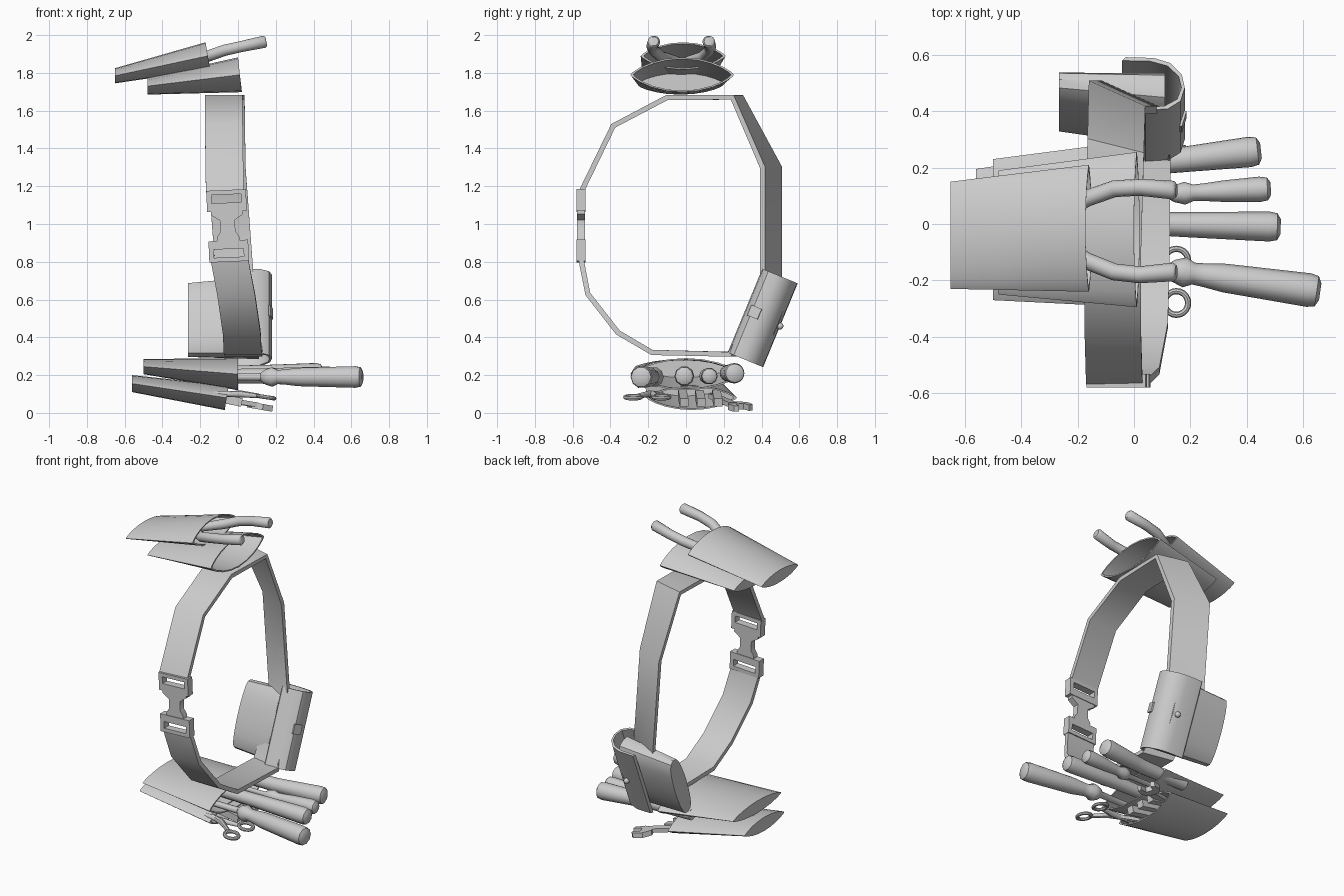
import bpy, bmesh, math
from mathutils import Vector, Matrix

cube = bpy.data.objects.get("Cube")
if cube:
    bpy.data.objects.remove(cube)

grey = bpy.data.materials.new("grey")
grey.use_nodes = True
grey.diffuse_color = (0.6, 0.6, 0.6, 1)
grey.node_tree.nodes["Principled BSDF"].inputs["Base Color"].default_value = (0.6, 0.6, 0.6, 1)


def finish(name, bm, matrix=None, angle=35):
    bmesh.ops.recalc_face_normals(bm, faces=bm.faces)
    mesh = bpy.data.meshes.new(name)
    bm.to_mesh(mesh)
    bm.free()
    mesh.materials.append(grey)
    ob = bpy.data.objects.new(name, mesh)
    bpy.context.collection.objects.link(ob)
    if matrix:
        ob.matrix_world = matrix
    bpy.ops.object.select_all(action='DESELECT')
    ob.select_set(True)
    bpy.context.view_layer.objects.active = ob
    bpy.ops.object.shade_smooth_by_angle(angle=math.radians(angle))
    return ob


def loft(name, rings, loop=False, matrix=None, angle=35):
    """Skin a list of point rings, capping the ends unless it is a loop."""
    bm = bmesh.new()
    vs = [[bm.verts.new(p) for p in ring] for ring in rings]
    n = len(vs[0])
    pairs = list(zip(vs, vs[1:])) + ([(vs[-1], vs[0])] if loop else [])
    for a, b in pairs:
        for i in range(n):
            j = (i + 1) % n
            bm.faces.new((a[i], a[j], b[j], b[i]))
    if not loop:
        bm.faces.new(vs[0])
        bm.faces.new(vs[-1])
    return finish(name, bm, matrix, angle)


def tube(name, pts, radii, sides=14, flute=0.0):
    """Round bar along a path, with a radius per point."""
    pts = [Vector(p) for p in pts]
    rings = []
    for i, p in enumerate(pts):
        t = (pts[min(i + 1, len(pts) - 1)] - pts[max(i - 1, 0)]).normalized()
        u = t.cross(Vector((0, 0, 1))).normalized()
        v = u.cross(t)
        ring = []
        for k in range(sides):
            a = 2 * math.pi * k / sides
            r = radii[i] * (1 - flute * (k % 2))
            ring.append(p + r * (math.cos(a) * u + math.sin(a) * v))
        rings.append(ring)
    return loft(name, rings, angle=45)


def lens(x, yc, zc, hw, hh, slant=0.0, power=1.0, n=10):
    """Pointed oval section across x."""
    ring = []
    for k in range(2 * n):
        a = math.pi * k / n
        s = math.sin(a)
        z = math.copysign(abs(s) ** (1.6 * power), s) if k % n else 0
        ring.append(Vector((x + slant * z, yc + hw * math.cos(a), zc + hh * z)))
    return ring


def pouch(name, tip, mouth, slant=0.0, power=1.0, matrix=None):
    """Tapered pouch from a closed tip to an open mouth; each is x, y, z, half width, half height."""
    def mix(f, inset=0):
        q = [a + (b - a) * f for a, b in zip(tip, mouth)]
        return lens(q[0], q[1], q[2], q[3] - inset * 2, q[4] - inset, slant * f, power)
    rings = [mix(f) for f in (0, 0.35, 0.7, 1)] + [mix(1, 0.008), mix(0.3, 0.008)]
    return loft(name, rings, matrix=matrix)


def prism(name, outline, height, matrix):
    bm = bmesh.new()
    base = bm.faces.new([bm.verts.new((x, y, -height / 2)) for x, y in outline])
    top = bmesh.ops.extrude_face_region(bm, geom=[base])["geom"]
    bmesh.ops.translate(bm, vec=(0, 0, height),
                        verts=[g for g in top if isinstance(g, bmesh.types.BMVert)])
    return finish(name, bm, matrix)


def beam(name, p, q, w, h):
    p, q = Vector(p), Vector(q)
    d = q - p
    rot = d.to_track_quat('X', 'Z').to_matrix().to_4x4()
    l = d.length / 2
    return prism(name, [(-l, -w / 2), (l, -w / 2), (l, w / 2), (-l, w / 2)], h,
                 Matrix.Translation((p + q) / 2) @ rot)


# Belt: x, y, z, sideways lean at each bend
stations = [(-.07, -.555, 1.17, 0), (-.075, -.385, 1.52, 0), (-.075, -.1, 1.67, 0),
            (-.065, .27, 1.67, -.25), (-.06, .45, 1.3, -.45), (-.01, .45, .62, -.45),
            (.03, .25, .31, -.2), (.025, -.18, .32, 0), (.02, -.36, .425, 0),
            (-.01, -.52, .63, 0), (-.045, -.555, .81, 0)]
rings = []
for i, (x, y, z, lean) in enumerate(stations):
    a, b = stations[i - 1], stations[(i + 1) % len(stations)]
    t = Vector((0, b[1] - a[1], b[2] - a[2])).normalized()
    w, n, c = Vector((.1, .1 * lean, 0)), t.cross(Vector((1, 0, 0))) * .014, Vector((x, y, z))
    rings.append([c - w - n, c + w - n, c + w + n, c - w + n])
loft("belt_strap", rings, angle=40)

# Buckle: two slotted frames and a waisted clasp
lean = Matrix.Translation((-.055, -.556, .99)) @ Matrix.Rotation(math.radians(-2.5), 4, 'Y') \
    @ Matrix.Rotation(math.radians(90), 4, 'X')
half = [(0.06, -.10), (.06, -.06), (.04, -.03), (.04, .03), (.085, .06), (.085, .10)]
prism("buckle_clasp", half + [(-x, y) for x, y in reversed(half)], .04, lean)
for label, s in (("upper", 1), ("lower", -1)):
    for part, x, y, w, h in (("outer_bar", 0, .178, .21, .024), ("inner_bar", 0, .1, .21, .045),
                             ("left_bar", .092, .13, .026, .1), ("right_bar", -.092, .13, .026, .1)):
        y *= s
        prism(f"{label}_buckle_{part}",
              [(x - w / 2, y - h / 2), (x + w / 2, y - h / 2),
               (x + w / 2, y + h / 2), (x - w / 2, y + h / 2)], .048, lean)

# Tool pouches above and below the belt
pouch("top_inner_pouch", (-.48, -.03, 1.73, .22, .045), (.01, -.02, 1.79, .275, .092), -.01)
pouch("top_outer_pouch", (-.65, -.04, 1.785, .19, .04), (-.16, -.015, 1.89, .225, .072), -.012)
pouch("bottom_inner_pouch", (-.5, -.02, .245, .25, .04), (.0, .0, .205, .295, .085))
pouch("bottom_outer_pouch", (-.56, -.01, .155, .205, .045), (-.06, .03, .08, .24, .065), .01)

# Pliers handles
for label, ys in (("left", (.0, .09, .125, .13, .12, .12)), ("right", (-.04, -.13, -.17, -.18, -.17, -.17))):
    xs = (-.3, -.17, -.07, .02, .14, .15)
    zs = (1.86, 1.885, 1.92, 1.94, 1.965, 1.967)
    tube(f"pliers_{label}_handle", list(zip(xs, ys, zs)), (.025, .03, .03, .03, .033, .024))

# Screwdrivers: y at pouch, y at end, z, end x, radius, flute depth, has collar
drivers = [("large", -.16, -.24, .19, .66, .06, .06, True),
           ("middle", .0, -.01, .195, .52, .053, .06, False),
           ("small", .105, .125, .195, .485, .045, .06, True),
           ("plain", .22, .26, .21, .45, .054, 0, False)]
for label, y0, y1, z, end, r, flute, collar in drivers:
    if collar:
        shape = [(-.2, .3), (.12, .35), (.14, .65), (.18, .9), (.21, .65), (.25, .7), (.32, .85)]
    else:
        shape = [(-.2, .7), (.12, .8), (.2, .85)]
    shape += [(end - .04, 1), (end - .012, .9), (end, .5)]
    path = [(x, y0 + (y1 - y0) * max(0, x - .1) / (end - .1), z) for x, f in shape]
    tube(f"{label}_screwdriver", path, [f * r for x, f in shape], 20, flute)

# Scissors
for label, s in (("left", 1), ("right", -1)):
    c = Vector((.15, -.205 + .075 * s, .083))
    ring = []
    for k in range(20):
        a = 2 * math.pi * k / 20
        o = Vector((math.cos(a), math.sin(a), -.15 * math.cos(a)))
        ring.append([c + o * (.042 + .011 * math.cos(b)) + Vector((0, 0, .011 * math.sin(b)))
                     for b in (math.pi * j / 4 for j in range(8))])
    loft(f"scissors_{label}_ring", ring, loop=True)
    tube(f"scissors_{label}_shank", [(-.15, -.15 - .02 * s, .1), (.02, -.185 + .01 * s, .1),
                                     (.11, -.205 + .05 * s, .09)], (.014, .018, .012), 8)

# Small chisel grips in the lower pouch
for k in range(3):
    y = -.02 + .09 * k
    beam(f"chisel_grip_{k + 1}", (-.2, y, .1), (.02, y + .01, .055), .045, .045)

# Open ended wrench
beam("wrench_shaft", (-.2, .14, .09), (.1, .25, .042), .045, .025)
jaw = [(-.02, -.03), (.03, -.06), (.09, -.055), (.1, -.03), (.045, -.022),
       (.045, .022), (.1, .03), (.09, .055), (.03, .06), (-.02, .03)]
prism("wrench_head", jaw, .032, Matrix.Translation((.08, .265, .04))
      @ Matrix.Rotation(math.radians(10), 4, 'Y') @ Matrix.Rotation(math.radians(25), 4, 'Z'))

# Rear pouch: local y runs up its length, local z points inwards
tilt = Matrix.Translation((0, .4, .505)) @ Matrix.Rotation(math.radians(67.6), 4, 'X')
pouch("rear_pouch_body", (-.265, 0, -.035, .21, .06), (.11, 0, -.005, .23, .09), power=.4, matrix=tilt)

# Wrapped flap with its snap and tab
curve = [(-.03, -.108), (.07, -.105), (.13, -.085), (.17, -.04), (.18, .01), (.165, .06), (.12, .09), (.04, .095)]
profile = curve + [(x - .012, z * .88) for x, z in reversed(curve)]
loft("rear_pouch_flap", [[(x, y, z) for x, z in profile] for y in (-.24, -.08, .08, .24)], matrix=tilt)
bm = bmesh.new()
bmesh.ops.create_uvsphere(bm, u_segments=12, v_segments=8, radius=.018)
finish("flap_snap", bm, tilt @ Matrix.Translation((.08, -.005, -.108)))
prism("flap_tab", [(-.03, -.03), (.03, -.03), (.03, .03), (-.03, .03)], .009,
      tilt @ Matrix.Translation((.174, .012, .045)) @ Matrix.Rotation(math.radians(74), 4, 'Y'))
